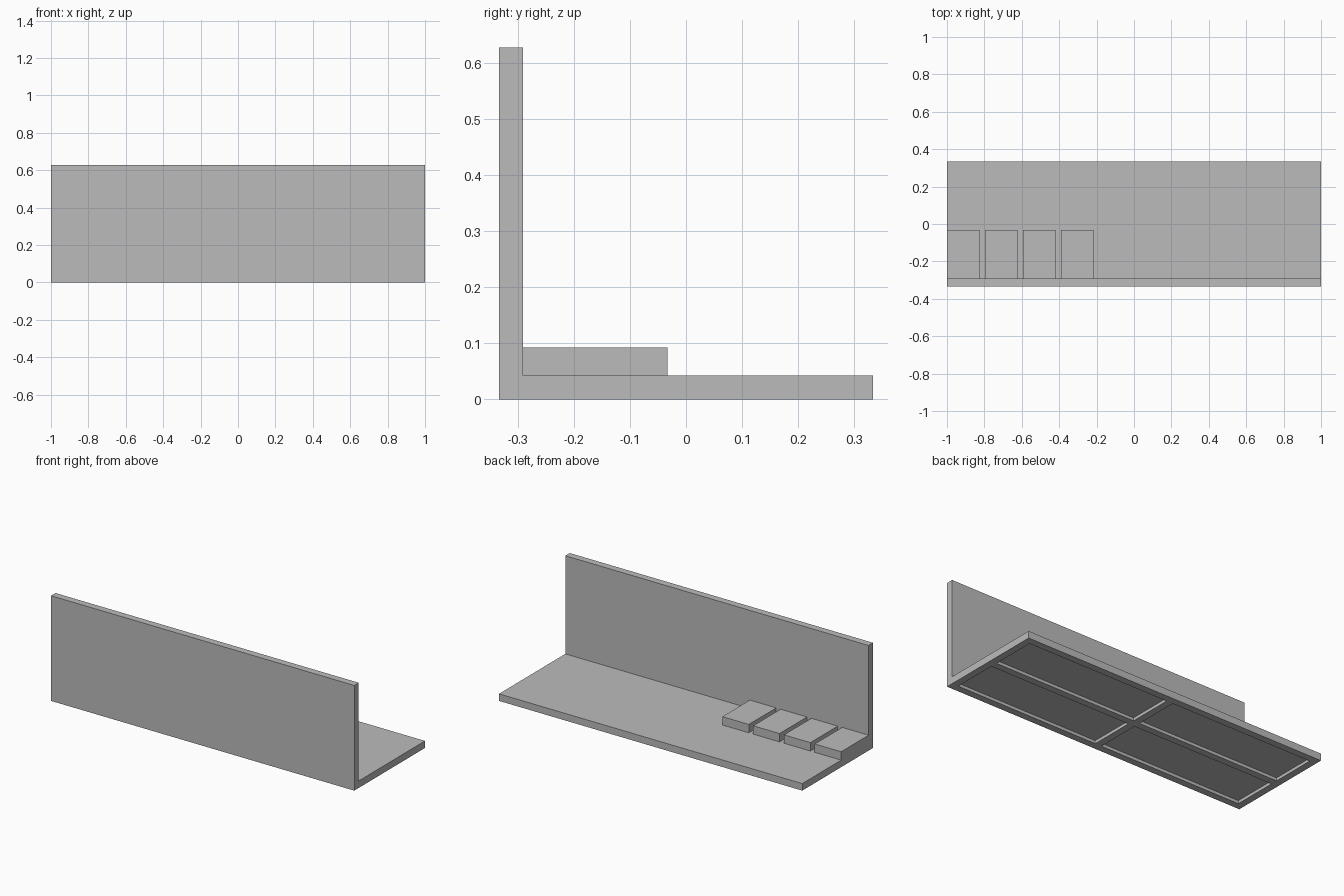
import bpy
import bmesh
from mathutils import Vector

if "Cube" in bpy.data.objects:
    bpy.data.objects.remove(bpy.data.objects["Cube"])

grey = bpy.data.materials.new("plain grey")
grey.diffuse_color = (0.5, 0.5, 0.5, 1)
grey.use_nodes = True
grey.node_tree.nodes["Principled BSDF"].inputs["Base Color"].default_value = grey.diffuse_color

W, D, H = 1.0, 0.333, 0.627   # half width, half depth, wall height
T = 0.042                     # sheet thickness and rib width
POCKET = 0.018                # depth of the underside recesses


def box(name, lo, hi):
    lo, hi = Vector(lo), Vector(hi)
    bm = bmesh.new()
    bmesh.ops.create_cube(bm, size=1)
    bmesh.ops.scale(bm, vec=hi - lo, verts=bm.verts)
    bmesh.ops.translate(bm, vec=(lo + hi) / 2, verts=bm.verts)
    mesh = bpy.data.meshes.new(name)
    bm.to_mesh(mesh)
    bm.free()
    mesh.materials.append(grey)
    obj = bpy.data.objects.new(name, mesh)
    bpy.context.collection.objects.link(obj)
    return obj


# Upright wall along the front edge
box("wall", (-W, -D, 0), (W, -D + T, H))

# Floor slab, above the recesses
box("floor_slab", (-W, -D + T, POCKET), (W, D, T))

# Underside frame: rim and cross ribs leaving four recesses
box("rim_back", (-W, D - T, 0), (W, D, POCKET))
for name, x in (("rim_left", -W), ("rib_middle", -T / 2), ("rim_right", W - T)):
    box(name, (x, -D + T, 0), (x + T, D - T, POCKET))
for name, x0, x1 in (("rib_left", -W + T, -T / 2), ("rib_right", T / 2, W - T)):
    box(name, (x0, -T / 2, 0), (x1, T / 2, POCKET))

# Row of four raised blocks against the wall
for i in range(4):
    x = -W + i * 0.203
    box(f"block_{i + 1}", (x, -D + T, T), (x + 0.174, -0.033, 0.092))
